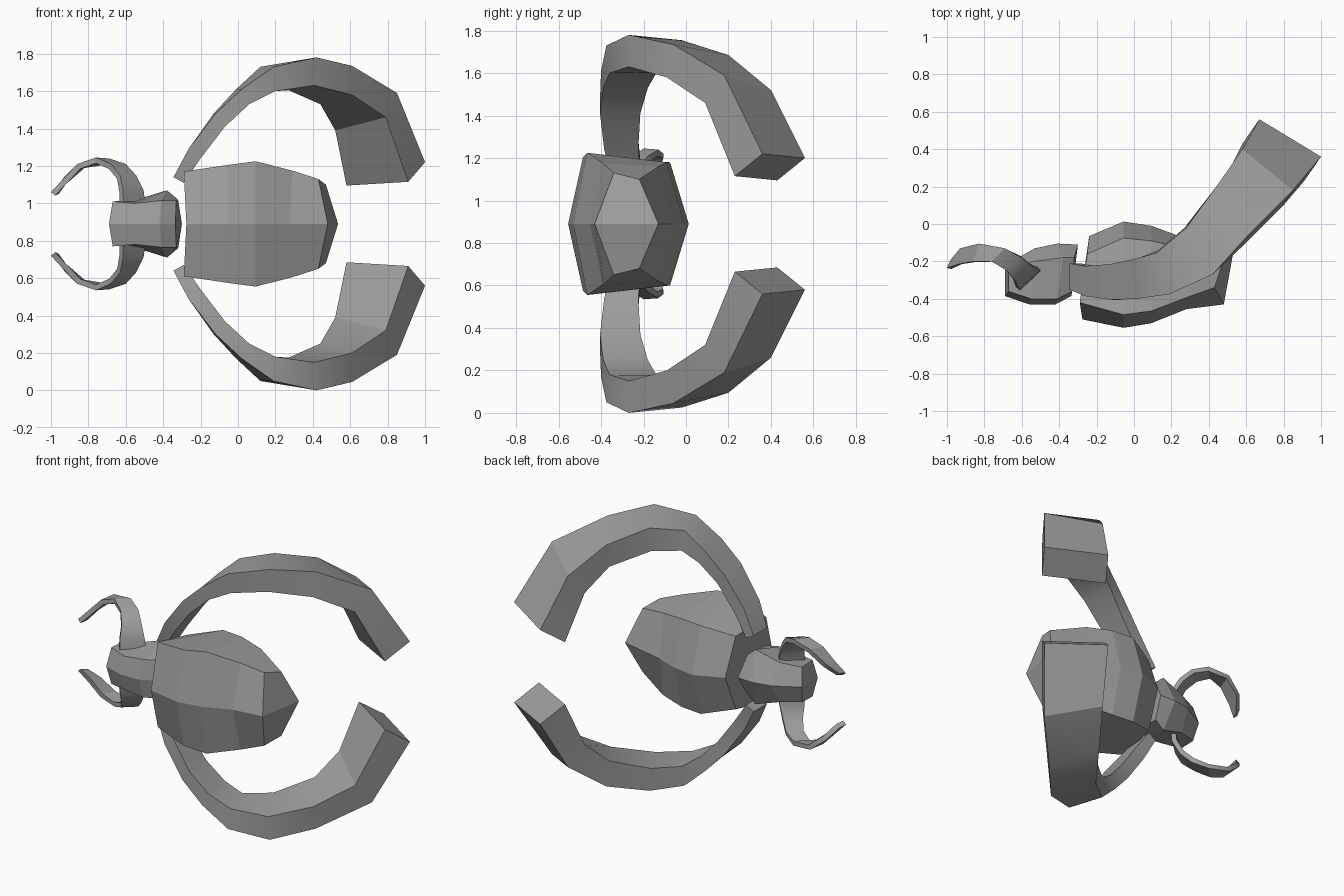
import bpy, bmesh, math
from mathutils import Vector

cube = bpy.data.objects.get("Cube")
if cube:
    bpy.data.objects.remove(cube, do_unlink=True)

MID = 0.89  # height of the symmetry plane

grey = bpy.data.materials.new("plain grey")
grey.use_nodes = True
GREY = (0.34, 0.34, 0.34, 1)
grey.diffuse_color = GREY
grey.node_tree.nodes["Principled BSDF"].inputs["Base Color"].default_value = GREY


def loft(name, rings, smooth=False):
    """Skin a list of equal-length point rings and cap both ends."""
    bm = bmesh.new()
    loops = [[bm.verts.new(p) for p in ring] for ring in rings]
    n = len(loops[0])
    for a, b in zip(loops, loops[1:]):
        for i in range(n):
            j = (i + 1) % n
            bm.faces.new((a[i], a[j], b[j], b[i]))
    for ring in (loops[0], loops[-1]):
        if n == 6:  # crease the cap along the symmetry plane
            bm.faces.new((ring[0], ring[1], ring[2], ring[3]))
            bm.faces.new((ring[3], ring[4], ring[5], ring[0]))
        else:
            bm.faces.new(ring)
    bmesh.ops.recalc_face_normals(bm, faces=bm.faces)
    mesh = bpy.data.meshes.new(name)
    bm.to_mesh(mesh)
    bm.free()
    obj = bpy.data.objects.new(name, mesh)
    bpy.context.collection.objects.link(obj)
    mesh.materials.append(grey)
    if smooth:
        bpy.ops.object.select_all(action='DESELECT')
        obj.select_set(True)
        bpy.context.view_layer.objects.active = obj
        bpy.ops.object.shade_smooth_by_angle(angle=math.radians(30))
    return obj


def hex_ring(front, front_corner, back_corner, back):
    """Six-sided section; corners are (x, y, half height), ends are (x, y)."""
    (fx, fy, fh), (bx, by, bh) = front_corner, back_corner
    return [(*front, MID), (fx, fy, MID + fh), (bx, by, MID + bh),
            (*back, MID), (bx, by, MID - bh), (fx, fy, MID - fh)]


def mirrored(rings):
    return [[(p[0], p[1], 2 * MID - p[2]) for p in ring] for ring in rings]


# Abdomen: faceted barrel
loft("abdomen", [
    hex_ring((-.276, -.51), (-.29, -.42, .28), (-.25, -.16, .24), (-.24, -.065)),
    hex_ring((-.056, -.555), (-.056, -.485, .315), (-.056, -.075, .29), (-.056, .013)),
    hex_ring((.094, -.53), (.094, -.465, .335), (.094, -.09, .29), (.094, -.01)),
    hex_ring((.28, -.455), (.29, -.39, .285), (.26, -.13, .27), (.23, -.06)),
    hex_ring((.48, -.43), (.43, -.34, .24), (.47, -.22, .21), (.535, -.13)),
])

# Head: smaller faceted barrel
loft("head", [
    hex_ring((-.69, -.385), (-.67, -.36, .12), (-.67, -.25, .115), (-.69, -.22)),
    hex_ring((-.56, -.43), (-.55, -.40, .11), (-.54, -.20, .13), (-.53, -.13)),
    hex_ring((-.42, -.43), (-.41, -.40, .125), (-.38, -.18, .18), (-.41, -.105)),
    hex_ring((-.335, -.385), (-.33, -.36, .125), (-.32, -.18, .13), (-.30, -.11)),
])

# Large curved arms: outer front edge, inner front edge, width vector
ARM = [
    ((-.345, -.35, 1.14), (-.29, -.35, 1.11), (0, .14, 0)),
    ((-.265, -.385, 1.29), (-.20, -.385, 1.24), (0, .16, 0)),
    ((-.12, -.405, 1.48), (-.07, -.405, 1.41), (-.01, .19, 0)),
    ((.02, -.40, 1.61), (.06, -.39, 1.53), (-.03, .21, 0)),
    ((.19, -.375, 1.73), (.20, -.36, 1.60), (-.07, .22, 0)),
    ((.42, -.27, 1.78), (.41, -.27, 1.63), (-.14, .25, -.025)),
    ((.61, -.06, 1.735), (.61, -.09, 1.58), (-.17, .26, -.05)),
    ((.85, .18, 1.59), (.79, .09, 1.46), (-.27, .22, -.07)),
    ((1.0, .36, 1.22), (.91, .23, 1.115), (-.33, .20, -.02)),
]
arm = []
for outer, inner, width in ARM:
    o, i, w = Vector(outer), Vector(inner), Vector(width)
    arm.append([o, i, i + w, o + w])
loft("upper_arm", arm, True)
loft("lower_arm", mirrored(arm), True)

# Small pincers: thin ribbon between a front and a back edge
PINCER = [
    ((-.61, -.36, .96), (-.49, -.25, .96)),
    ((-.615, -.35, 1.07), (-.505, -.25, 1.07)),
    ((-.63, -.31, 1.15), (-.545, -.225, 1.15)),
    ((-.68, -.25, 1.21), (-.60, -.18, 1.21)),
    ((-.76, -.20, 1.245), (-.69, -.13, 1.24)),
    ((-.86, -.20, 1.21), (-.83, -.105, 1.22)),
    ((-.94, -.215, 1.125), (-.93, -.13, 1.14)),
    ((-1.0, -.235, 1.06), (-.98, -.19, 1.07)),
]
edges = [(Vector(f), Vector(b)) for f, b in PINCER]
pincer = []
for k, (f, b) in enumerate(edges):
    tangent = edges[min(k + 1, len(edges) - 1)][0] - edges[max(k - 1, 0)][0]
    inward = tangent.cross(b - f).normalized() * .03
    pincer.append([f, b, b + inward, f + inward])
loft("upper_pincer", pincer, True)
loft("lower_pincer", mirrored(pincer), True)
